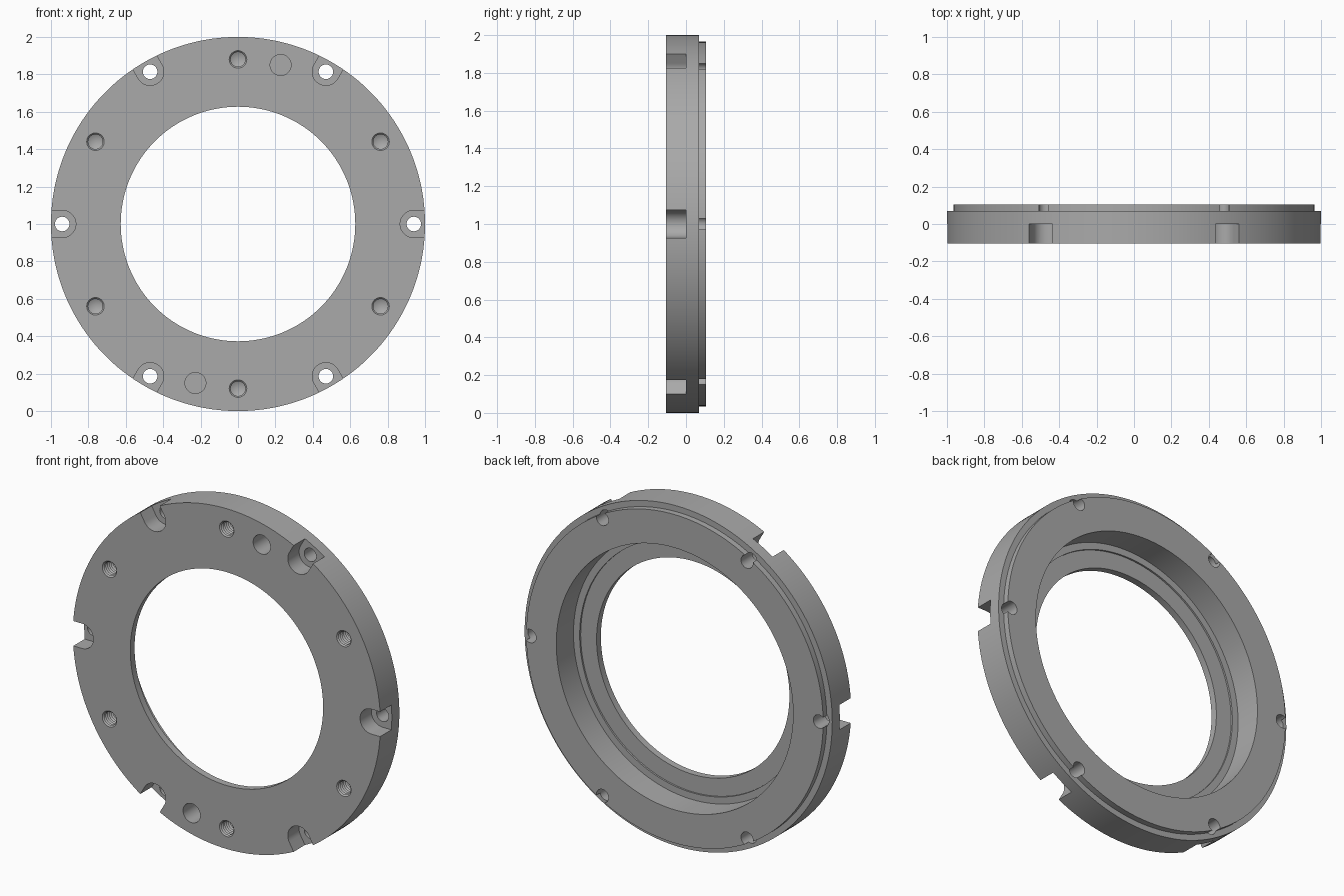
import bpy, bmesh
from math import pi, sin, cos, radians
from mathutils import Matrix, Vector

cube = bpy.data.objects.get("Cube")
if cube:
    bpy.data.objects.remove(cube, do_unlink=True)

FRONT, BACK, STEP = -0.105, 0.105, 0.07
BOLT_R, PIN_R = 0.94, 0.88

steel = bpy.data.materials.new("grey_steel")
steel.use_nodes = True
steel.diffuse_color = (0.4, 0.4, 0.4, 1)
steel.node_tree.nodes["Principled BSDF"].inputs["Base Color"].default_value = (0.4, 0.4, 0.4, 1)


def lathe(bm, profile, steps, centre=(0, 0, 0), closed=False):
    """Turn a (radius, y) profile around the y axis."""
    part = bmesh.new()
    verts = [part.verts.new((r, y, 0)) for r, y in profile]
    pairs = list(zip(verts, verts[1:])) + ([(verts[-1], verts[0])] if closed else [])
    edges = [part.edges.new(p) for p in pairs]
    bmesh.ops.spin(part, geom=verts + edges, cent=(0, 0, 0), axis=(0, 1, 0),
                   angle=2 * pi, steps=steps)
    bmesh.ops.remove_doubles(part, verts=part.verts, dist=1e-5)
    bmesh.ops.recalc_face_normals(part, faces=part.faces)
    bmesh.ops.translate(part, vec=Vector(centre), verts=part.verts)
    append(bm, part)


def append(bm, part):
    mesh = bpy.data.meshes.new("temp")
    part.to_mesh(mesh)
    part.free()
    bm.from_mesh(mesh)
    bpy.data.meshes.remove(mesh)


def make_object(name, bm):
    mesh = bpy.data.meshes.new(name)
    bm.to_mesh(mesh)
    bm.free()
    obj = bpy.data.objects.new(name, mesh)
    bpy.context.collection.objects.link(obj)
    mesh.materials.append(steel)
    return obj


def polar(radius, degrees):
    a = radians(degrees)
    return (radius * cos(a), 0, 1 + radius * sin(a))


def slot(bm, degrees, radius=0.073, floor=0.0):
    """Round-ended pocket that opens through the rim."""
    part = bmesh.new()
    outline = [(1.2, -radius)]
    for i in range(25):
        a = -pi / 2 - pi * i / 24
        outline.append((BOLT_R + radius * cos(a), radius * sin(a)))
    outline.append((1.2, radius))
    face = part.faces.new([part.verts.new((x, FRONT - 0.1, z)) for x, z in outline])
    top = bmesh.ops.extrude_face_region(part, geom=[face])["geom"]
    moved = [v for v in top if isinstance(v, bmesh.types.BMVert)]
    bmesh.ops.translate(part, vec=(0, floor - FRONT + 0.1, 0), verts=moved)
    bmesh.ops.recalc_face_normals(part, faces=part.faces)
    turn = Matrix.Translation((0, 0, 1)) @ Matrix.Rotation(-radians(degrees), 4, 'Y')
    bmesh.ops.transform(part, matrix=turn, verts=part.verts)
    append(bm, part)


# Ring body with stepped bore, recess and raised back flange
bm = bmesh.new()
lathe(bm, [(0.627, FRONT), (1.0, FRONT), (1.0, STEP), (0.965, STEP), (0.965, BACK),
           (0.77, BACK), (0.77, -0.055), (0.73, -0.055), (0.73, -0.065), (0.627, -0.065)],
      180, (0, 0, 1), closed=True)
ring = make_object("flange_ring", bm)

# Pockets, threaded holes and dowel holes, all cut from the front
pockets = bmesh.new()
for k in range(6):
    slot(pockets, 60 * k)

thread = [(0, FRONT - 0.05), (0.047, FRONT - 0.05), (0.047, FRONT)]
pitch = 0.016
for i in range(8):
    y = FRONT + i * pitch
    thread += [(0.039, y + pitch / 2), (0.047, y + pitch)]
thread += [(0.039, thread[-1][1] + 0.004), (0, thread[-1][1] + 0.024)]
for k in range(6):
    lathe(pockets, thread, 32, polar(PIN_R, 30 + 60 * k))

for angle in (75, 255):
    lathe(pockets, [(0, FRONT - 0.05), (0.056, FRONT - 0.05), (0.056, 0.03), (0, 0.03)],
          40, polar(PIN_R, angle))
pocket_cutter = make_object("pocket_cutter", pockets)

# Bolt clearance holes through the pocket floors
holes = bmesh.new()
for k in range(6):
    lathe(holes, [(0, -0.03), (0.039, -0.03), (0.039, 0.2), (0, 0.2)], 32,
          polar(BOLT_R, 60 * k))
hole_cutter = make_object("hole_cutter", holes)

bpy.ops.object.select_all(action='DESELECT')
bpy.context.view_layer.objects.active = ring
ring.select_set(True)
for cutter in (pocket_cutter, hole_cutter):
    cutter.hide_render = True
    mod = ring.modifiers.new(cutter.name, 'BOOLEAN')
    mod.operation = 'DIFFERENCE'
    mod.solver = 'EXACT'
    mod.object = cutter
    bpy.ops.object.modifier_apply(modifier=mod.name)
    bpy.data.objects.remove(cutter, do_unlink=True)

bpy.ops.object.shade_smooth_by_angle(angle=radians(30))
